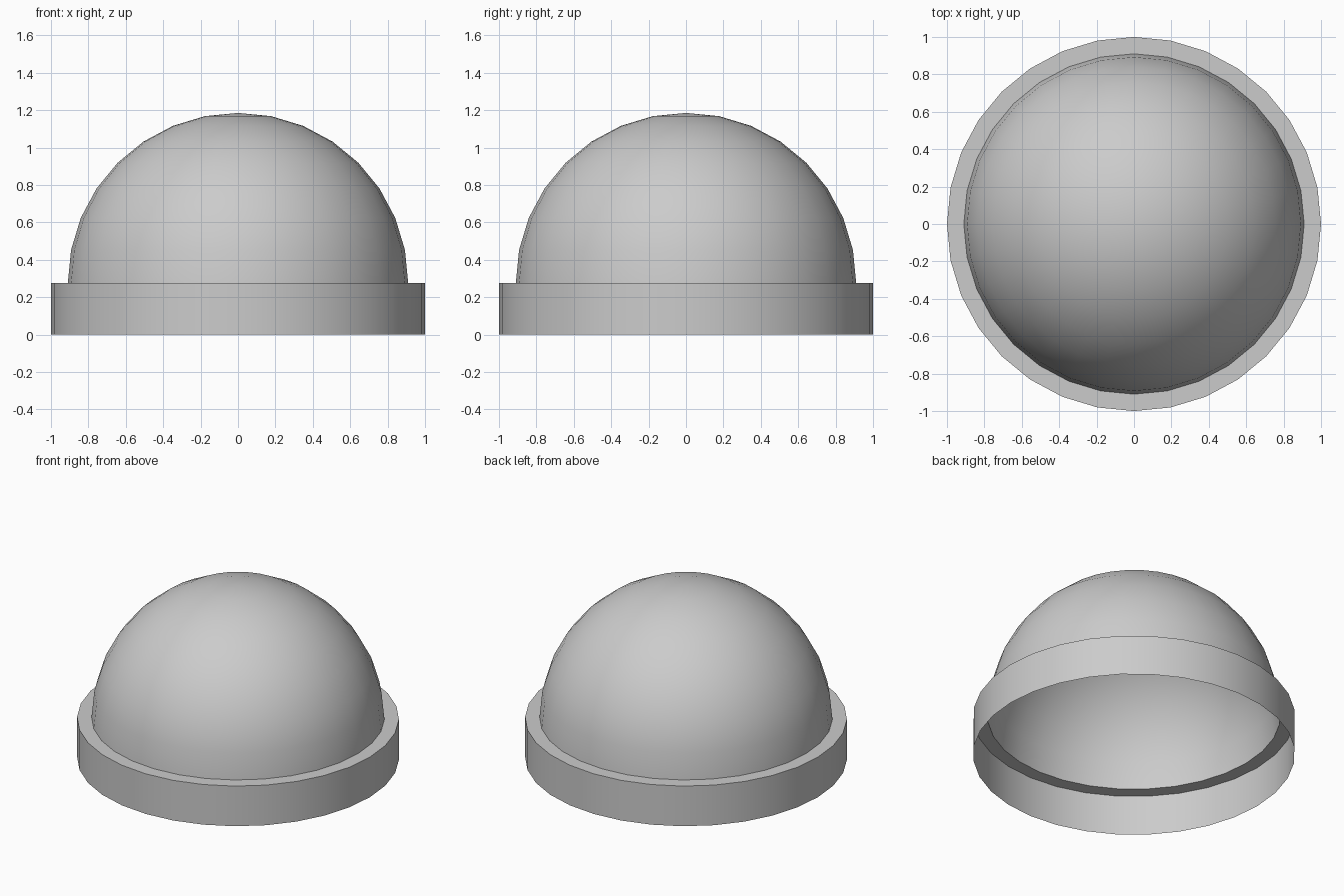
import bpy, bmesh, math

if "Cube" in bpy.data.objects:
    bpy.data.objects.remove(bpy.data.objects["Cube"])

SIDES = 32
RIM_Z = 0.275
DOME_R = 0.91


def lathe(name, profile):
    """Spin an (r, z) profile around z into an open, smooth-shaded shell."""
    bm = bmesh.new()
    verts = [bm.verts.new((r, 0, z)) for r, z in profile]
    edges = [bm.edges.new(pair) for pair in zip(verts, verts[1:])]
    bmesh.ops.spin(bm, geom=verts + edges, axis=(0, 0, 1), cent=(0, 0, 0),
                   angle=math.tau, steps=SIDES, use_duplicate=False)
    bmesh.ops.remove_doubles(bm, verts=bm.verts, dist=0.0005)
    bmesh.ops.recalc_face_normals(bm, faces=bm.faces)
    # Open shells: make sure the normals face outward / upward
    if sum(f.normal.dot(f.calc_center_median()) * f.calc_area() for f in bm.faces) < 0:
        bmesh.ops.reverse_faces(bm, faces=bm.faces)
    mesh = bpy.data.meshes.new(name)
    bm.to_mesh(mesh)
    bm.free()
    obj = bpy.data.objects.new(name, mesh)
    bpy.context.collection.objects.link(obj)
    bpy.ops.object.select_all(action='DESELECT')
    obj.select_set(True)
    bpy.context.view_layer.objects.active = obj
    bpy.ops.object.shade_smooth_by_angle(angle=math.radians(30))
    return obj


# Base collar: open-bottomed wall with a flat ledge up to the dome
lathe("base_collar", [(1, 0), (1, RIM_Z), (DOME_R, RIM_Z)])

# Dome: hollow hemisphere rising from the ledge
arc = [i * math.pi / 16 for i in range(9)]
lathe("dome", [(DOME_R * math.cos(a), RIM_Z + DOME_R * math.sin(a)) for a in arc])
